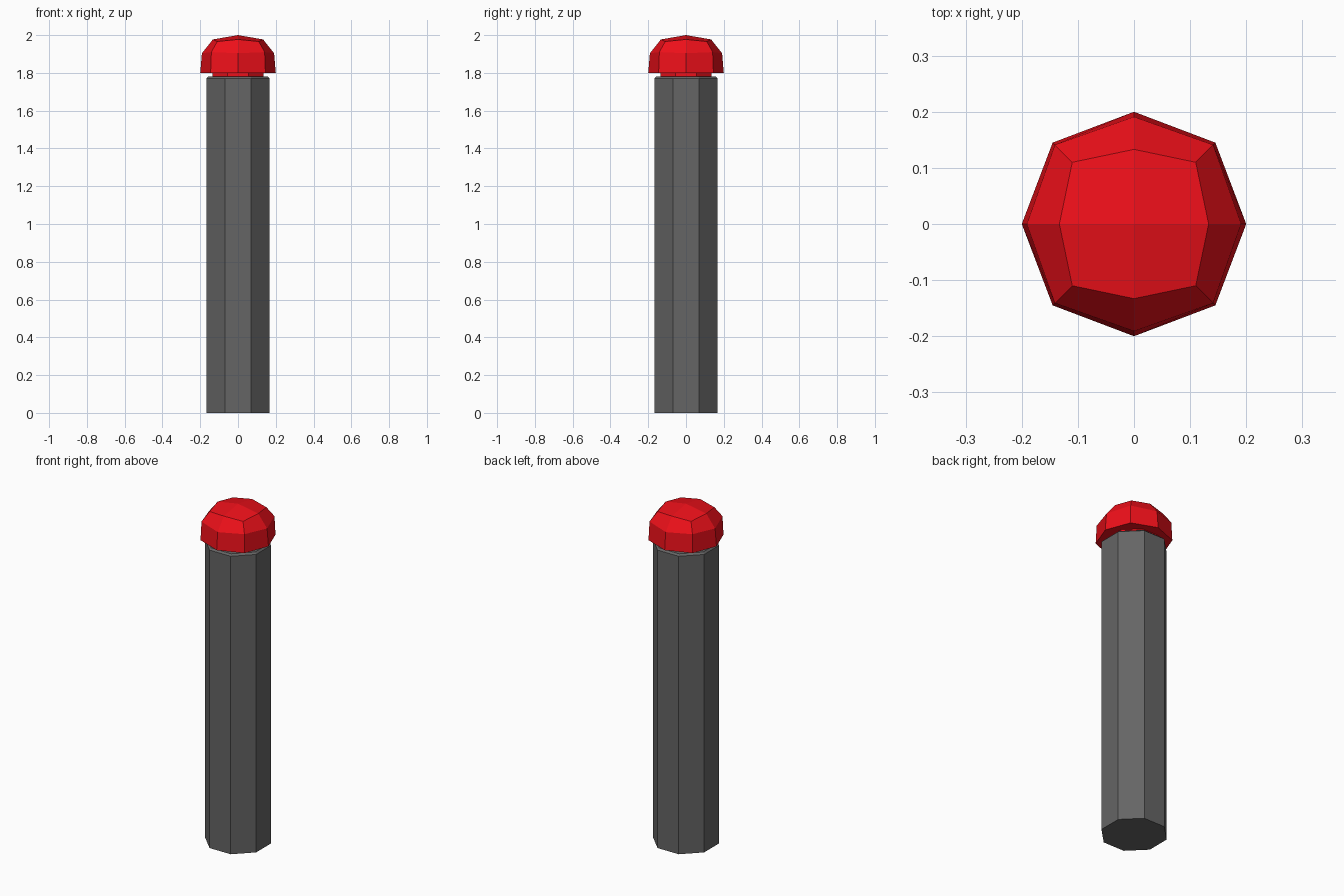
import bpy, bmesh
from math import cos, sin, pi

if "Cube" in bpy.data.objects:
    bpy.data.objects.remove(bpy.data.objects["Cube"])


def octagon(apothem, z):
    """Eight points at height z, flat sides facing the axes."""
    r = apothem / cos(pi / 8)
    return [(r * cos((i + 0.5) * pi / 4), r * sin((i + 0.5) * pi / 4), z) for i in range(8)]


def dome_ring(axis, axis_z, diag, diag_z):
    """Eight points alternating between axis points and diagonal points."""
    pts = []
    for i in range(4):
        c, s = round(cos(i * pi / 2)), round(sin(i * pi / 2))
        pts += [(axis * c, axis * s, axis_z), (diag * (c - s), diag * (s + c), diag_z)]
    return pts


def build(name, rings, color, apex=None):
    """Bridge rings; close the bottom, and the top flat or with four quads to an apex."""
    bm = bmesh.new()
    loops = [[bm.verts.new(p) for p in ring] for ring in rings]
    for a, b in zip(loops, loops[1:]):
        for i in range(8):
            j = (i + 1) % 8
            bm.faces.new((a[i], a[j], b[j], b[i]))
    bm.faces.new(loops[0][::-1])
    top = loops[-1]
    if apex:
        tip = bm.verts.new(apex)
        for i in range(0, 8, 2):
            bm.faces.new((top[i], top[i + 1], top[(i + 2) % 8], tip))
    else:
        bm.faces.new(top)
    bmesh.ops.recalc_face_normals(bm, faces=bm.faces)
    mesh = bpy.data.meshes.new(name)
    bm.to_mesh(mesh)
    bm.free()
    mat = bpy.data.materials.new(name + "_color")
    mat.diffuse_color = color
    mat.use_nodes = True
    mat.node_tree.nodes["Principled BSDF"].inputs["Base Color"].default_value = mat.diffuse_color
    mesh.materials.append(mat)
    obj = bpy.data.objects.new(name, mesh)
    bpy.context.collection.objects.link(obj)
    return obj


GREY = (0.13, 0.13, 0.13, 1)
RED = (0.85, 0.005, 0.01, 1)

# Octagonal post with a small chamfer at its top edge
build("post", [octagon(0.168, 0), octagon(0.168, 1.77), octagon(0.158, 1.78)], GREY)

# Narrow neck under the cap
build("neck", [octagon(0.136, 1.775), octagon(0.136, 1.80)], RED)

# Faceted dome cap
build("cap", [dome_ring(0.20, 1.80, 0.145, 1.80),
              dome_ring(0.191, 1.904, 0.141, 1.91),
              dome_ring(0.133, 1.977, 0.11, 1.966)], RED, apex=(0, 0, 2.0))
